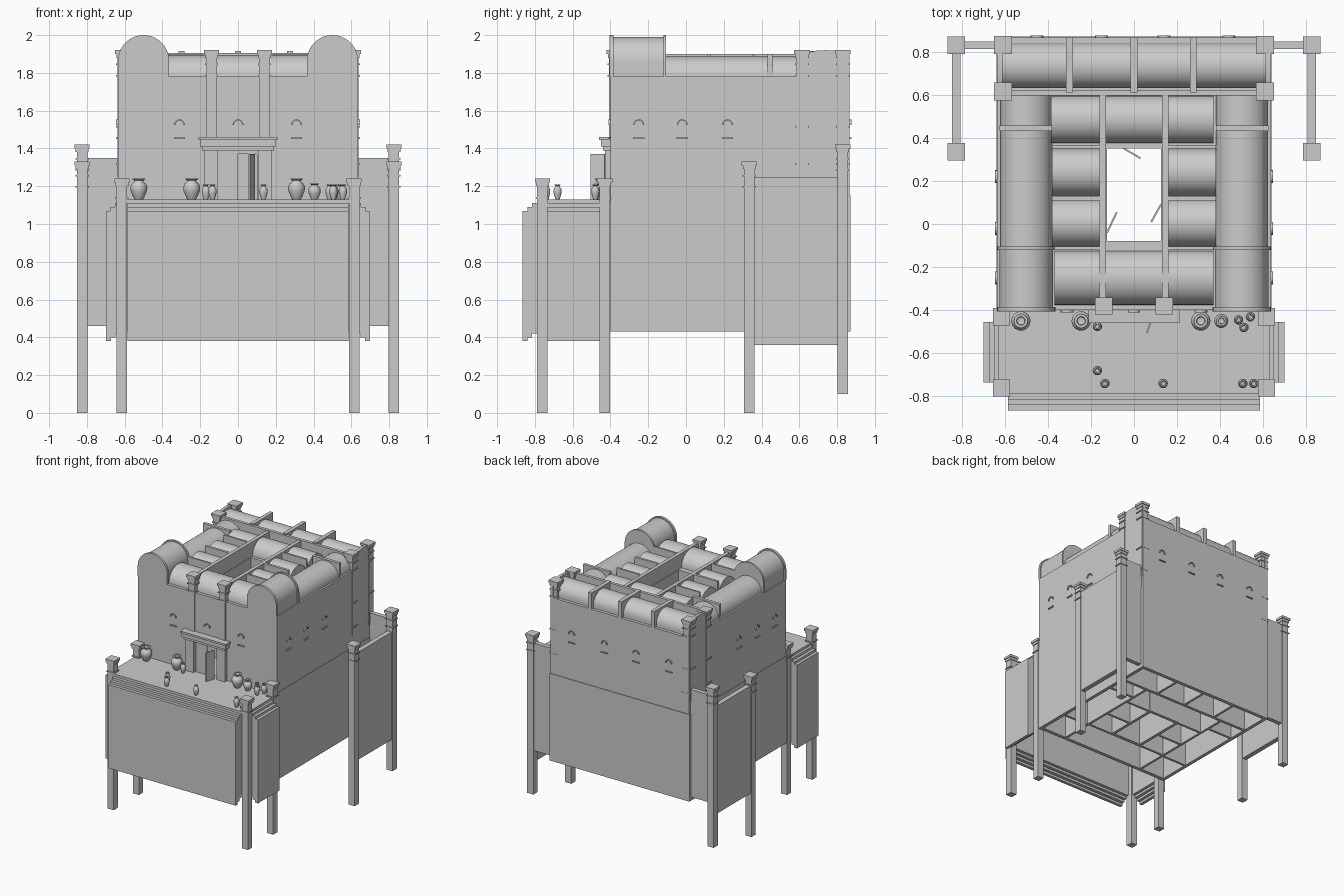
import bpy, bmesh, math
from mathutils import Matrix

if "Cube" in bpy.data.objects:
    bpy.data.objects.remove(bpy.data.objects["Cube"])

def add(name, bm, smooth=False):
    bmesh.ops.recalc_face_normals(bm, faces=bm.faces[:])
    me = bpy.data.meshes.new(name)
    bm.to_mesh(me)
    bm.free()
    ob = bpy.data.objects.new(name, me)
    bpy.context.collection.objects.link(ob)
    if smooth:
        bpy.ops.object.select_all(action='DESELECT')
        bpy.context.view_layer.objects.active = ob
        ob.select_set(True)
        bpy.ops.object.shade_smooth_by_angle(angle=math.radians(35))
    return ob

def boxes(name, items):
    """One object from boxes (x0, x1, y0, y1, z0, z1)."""
    bm = bmesh.new()
    for x0, x1, y0, y1, z0, z1 in items:
        m = Matrix.Translation(((x0+x1)/2, (y0+y1)/2, (z0+z1)/2)) @ Matrix.Diagonal((x1-x0, y1-y0, z1-z0, 1))
        bmesh.ops.create_cube(bm, size=1, matrix=m)
    return add(name, bm)

def barrel(name, axis, lo, hi, c, half, base, spring, rise, n=20):
    """Vault: arched section extruded along x or y."""
    pts = [(c+half, base)] if spring > base else []
    pts += [(c+half*math.cos(math.pi*i/n), spring+rise*math.sin(math.pi*i/n)) for i in range(n+1)]
    if spring > base:
        pts.append((c-half, base))
    bm = bmesh.new()
    rows = [[bm.verts.new((t, u, z) if axis == 'x' else (u, t, z)) for u, z in pts] for t in (lo, hi)]
    for i in range(len(pts)):
        j = (i+1) % len(pts)
        bm.faces.new((rows[0][i], rows[0][j], rows[1][j], rows[1][i]))
    bm.faces.new(rows[0])
    bm.faces.new(rows[1])
    return add(name, bm, True)

def pillar(name, x, y, z0, z1, w=.03, bands=(.07, .13)):
    """Square post with flared cap and thin bands."""
    def b(r, a, c):
        return (x-r, x+r, y-r, y+r, a, c)
    items = [b(w, z0, z1-.02), b(w+.006, z1-.04, z1-.02), b(w+.012, z1-.02, z1)]
    items += [b(w+.007, z1-d-.008, z1-d) for d in bands]
    boxes(name, items)

def vase(name, x, y, r, h):
    prof = [(0, 0), (.5, 0), (.62, .08), (.95, .4), (1, .58), (.85, .75), (.55, .84),
            (.5, .9), (.72, .96), (.72, 1), (.45, 1), (.4, .85), (0, .8)]
    bm = bmesh.new()
    vs = [bm.verts.new((x+r*a, y, 1.13+h*z)) for a, z in prof]
    es = [bm.edges.new(p) for p in zip(vs, vs[1:])]
    bmesh.ops.spin(bm, geom=vs+es, cent=(x, y, 0), axis=(0, 0, 1), angle=2*math.pi, steps=14)
    bmesh.ops.remove_doubles(bm, verts=bm.verts[:], dist=1e-5)
    add(name, bm, True)

def window(name, x, y, ang, z=1.455):
    """Arched hood and sill on a wall; ang turns it away from the front."""
    bm = bmesh.new()
    n, rings = 8, []
    for i in range(n+1):
        a = math.pi*i/n
        rings.append([bm.verts.new((r*math.cos(a), d, .07+r*math.sin(a)))
                      for r, d in ((.022, 0), (.022, -.01), (.029, -.01), (.029, 0))])
    for p, q in zip(rings, rings[1:]):
        for k in range(4):
            bm.faces.new((p[k], p[(k+1) % 4], q[(k+1) % 4], q[k]))
    bm.faces.new(rings[0])
    bm.faces.new(rings[-1])
    bmesh.ops.create_cube(bm, size=1, matrix=Matrix.Translation((0, -.005, 0)) @ Matrix.Diagonal((.06, .01, .008, 1)))
    bm.transform(Matrix.Translation((x, y, z)) @ Matrix.Rotation(ang, 4, 'Z'))
    add(name, bm)

def door(name, x0, y0, x1, y1):
    bm = bmesh.new()
    L, a = math.hypot(x1-x0, y1-y0), math.atan2(y1-y0, x1-x0)
    m = Matrix.Translation(((x0+x1)/2, (y0+y1)/2, 1.25)) @ Matrix.Rotation(a, 4, 'Z') @ Matrix.Diagonal((L, .008, .24, 1))
    bmesh.ops.create_cube(bm, size=1, matrix=m)
    add(name, bm)

B, F, T, X = .43, 1.13, 1.78, .635   # wall base, floor, wall top, half width

# Outer walls, with door opening in the front
boxes("front_wall", [(-X, -.1, -.40, -.37, B, T), (.1, X, -.40, -.37, B, T),
                     (-.1, .1, -.40, -.37, B, F), (-.1, .1, -.40, -.37, 1.37, T)])
boxes("outer_walls", [(-X, -X+.025, -.37, .865, B, T), (X-.025, X, -.37, .865, B, T),
                      (-X+.025, X-.025, .84, .865, B, T)])
boxes("podium_ledge", [(-X-.004, -X, -.4, .87, B, F+.02), (X, X+.004, -.4, .87, B, F+.02),
                       (-X, X, .865, .87, B, F+.02)])
# Inner partitions and courtyard walls
walls = [(-.61, .61, .595, .62, B, T), (-.15, .15, -.11, -.08, B, T), (-.15, .15, .35, .375, B, T)]
for s in (-1, 1):
    for a, b, y0, y1 in ((.37, .39, -.37, .6), (.125, .15, -.08, .35), (.39, .61, -.12, -.1),
                         (.39, .61, .435, .455), (.15, .37, -.11, -.09), (.15, .37, .11, .13), (.15, .37, .35, .37)):
        x0, x1 = sorted((s*a, s*b))
        walls.append((x0, x1, y0, y1, B, T))
for x in (-.3, 0, .275):
    walls.append((x-.01, x+.01, .62, .84, B, T))
boxes("partition_walls", walls)
# Floors and flat ceilings around the open courtyard
slab = []
for z in (F-.02, T-.015):
    slab += [(-.61, -.13, -.37, .84, z, z+.014), (.13, .61, -.37, .84, z, z+.014),
             (-.13, .13, -.37, -.09, z, z+.014), (-.13, .13, .36, .84, z, z+.014)]
boxes("floor_and_ceiling", slab)

# Roof vaults
barrel("front_vault", 'x', -.37, .37, -.25, .125, T, T, .115)
barrel("inner_back_vault", 'x', -.385, .37, .485, .11, T, T, .11)
barrel("back_vault", 'x', -.635, .635, .735, .105, T, 1.80, .10)
for s, tag in ((-1, "left"), (1, "right")):
    barrel(tag+"_wing_vault", 'y', -.11, .6, s*.5, .12, T, T, .11)
    for i, y in enumerate((.005, .24)):
        lo, hi = sorted((s*.15, s*.38))
        barrel(f"{tag}_court_vault_{i}", 'x', lo, hi, y, .11, T, T, .11)
    # Raised front corner rooms with arched gables
    barrel(tag+"_tower_vault", 'y', -.39, -.115, s*.5, .125, T, 1.86, .13)
    barrel(tag+"_tower_gable_front", 'y', -.405, -.385, s*.5, .135, T, 1.865, .135)
    barrel(tag+"_tower_gable_back", 'y', -.12, -.105, s*.5, .135, T, 1.865, .135)
    lo, hi = sorted((s*.61, s*.635))
    barrel(tag+"_back_gable", 'x', lo, hi, .74, .125, T, 1.885, .035)

# Raised beams between vaults
beams = [(-.61, .61, .597, .622, T, 1.905)]
for s in (-1, 1):
    for a, b, y0, y1 in ((.13, .16, -.40, .6), (.38, .625, .432, .457), (.15, .38, -.12, -.105),
                         (.15, .38, .11, .13), (.15, .38, .35, .365)):
        x0, x1 = sorted((s*a, s*b))
        beams.append((x0, x1, y0, y1, T, 1.9))
for x in (-.3, 0, .275):
    beams.append((x-.016, x+.016, .61, .866, T, 1.915))
boxes("roof_beams", beams)

# Terrace with stepped skirts on three sides
boxes("terrace_deck", [(-.63, .63, -.79, -.40, 1.11, F)])
skirts = []
for k in range(4):
    z0, z1 = .44-.02*k, F-.02*k
    y = -.79-.025*k
    skirts.append((-.585, .585, y, y+.025, z0, z1))
    for s in (-1, 1):
        x0, x1 = sorted((s*(.60+.024*k), s*(.626+.024*k)))
        skirts.append((x0, x1, -.735, -.455, z0, z1))
boxes("terrace_skirts", skirts)

# Posts, pilasters and side wing walls
for s, tag in ((-1, "left"), (1, "right")):
    pillar(tag+"_terrace_post_front", s*.615, -.76, 0, 1.24, .028, (.1,))
    pillar(tag+"_terrace_post_back", s*.615, -.43, 0, 1.24, .028, (.1,))
    pillar(tag+"_wing_post_front", s*.825, .335, 0, 1.33, .028)
    pillar(tag+"_wing_post_back", s*.825, .83, .1, 1.42, .028)
    pillar(tag+"_back_pilaster", s*.608, .83, 1.25, 1.92, .03, (.07, .13, .4, .6))
    pillar(tag+"_inner_pilaster", s*.608, .615, 1.25, 1.92, .03, (.07, .13, .4, .6))
    pillar(tag+"_front_pilaster", s*.14, -.38, 1.45, 1.92, .028)
    x0, x1 = sorted((s*.805, s*.845))
    u0, u1 = sorted((s*.63, s*.81))
    boxes(tag+"_wing_walls", [(x0, x1, .35, .82, .36, 1.25), (u0, u1, .812, .848, .46, 1.35)])

# Entrance surround and doors
boxes("entrance_surround", [(-.18, -.105, -.43, -.39, F, 1.40), (.105, .18, -.43, -.39, F, 1.40),
                            (-.19, .19, -.44, -.39, 1.39, 1.41), (-.20, .20, -.45, -.39, 1.41, 1.445),
                            (-.21, .21, -.46, -.39, 1.445, 1.46)])
door("entrance_door_left", -.1, -.4, 0, -.4)
door("entrance_door_right", .085, -.43, .06, -.505)
door("court_door_back", -.05, .352, .03, .305)
door("court_door_left", -.125, -.04, -.08, .055)
door("court_door_right", .08, .01, .125, .09)

# Windows
for i, x in enumerate((-.31, 0, .31)):
    window(f"front_window_{i}", x, -.40, 0)
for i, y in enumerate((-.25, -.02, .22)):
    window(f"right_window_{i}", X, y, math.pi/2)
    window(f"left_window_{i}", -X, y, -math.pi/2)
for i, x in enumerate((-.45, -.15, .14, .44)):
    window(f"back_window_{i}", x, .865, math.pi)

# Pottery on the terrace
for i, (x, r, h) in enumerate(((-.525, .045, .11), (-.245, .045, .11), (.31, .045, .11), (.405, .033, .085))):
    vase(f"urn_{i}", x, -.45, r, h)
for i, (x, y) in enumerate(((-.17, -.475), (-.17, -.68), (-.135, -.74), (.135, -.74), (.485, -.445),
                            (.54, -.43), (.51, -.48), (.505, -.74), (.555, -.74))):
    vase(f"jar_{i}", x, y, .022, .08)
